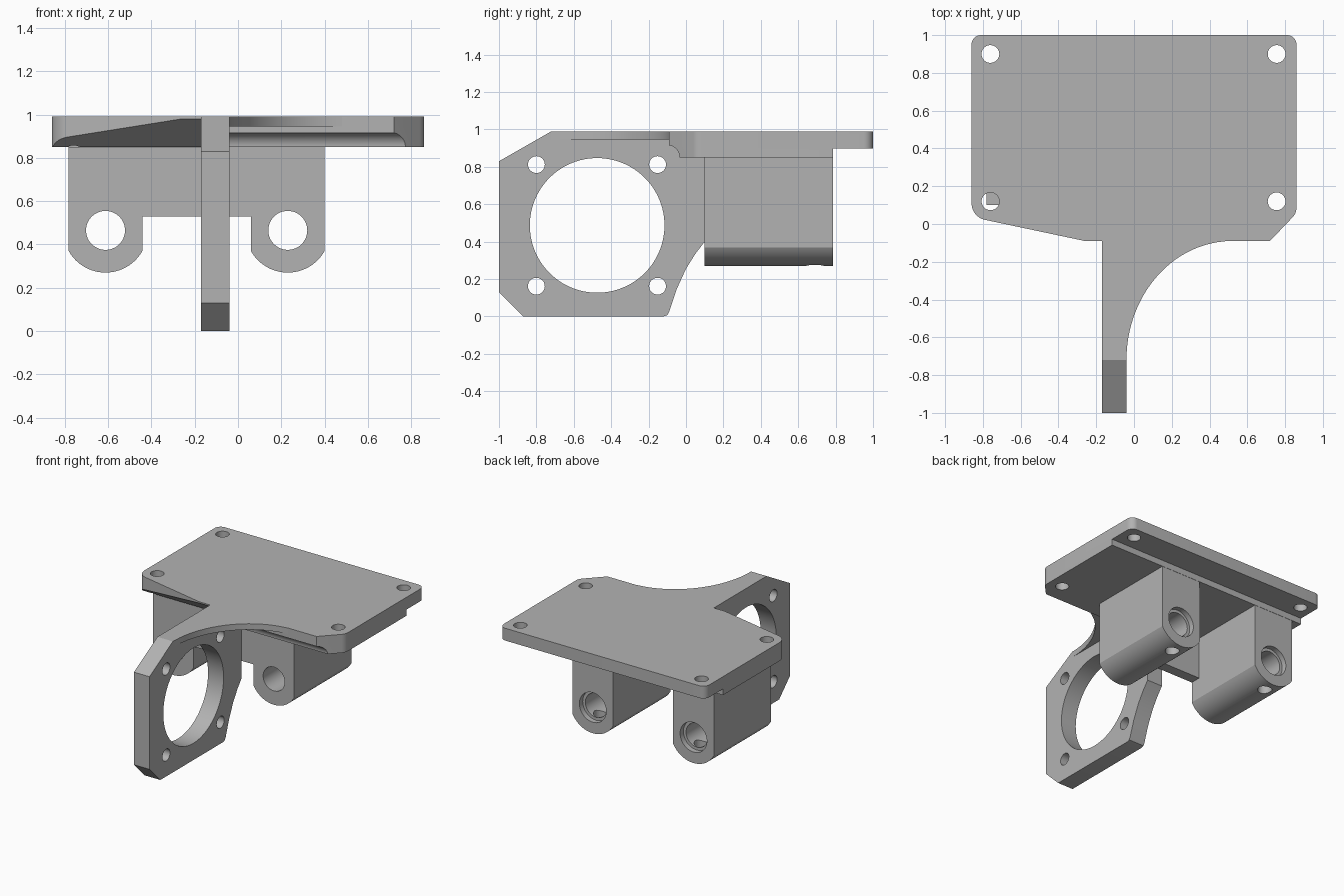
import bpy, bmesh
from math import sin, cos, radians, pi

if "Cube" in bpy.data.objects:
    bpy.data.objects.remove(bpy.data.objects["Cube"], do_unlink=True)

grey = bpy.data.materials.new("plain grey")
grey.use_nodes = True
tone = (0.45, 0.45, 0.45, 1)
grey.diffuse_color = tone
for node in grey.node_tree.nodes:
    if node.type == 'BSDF_PRINCIPLED':
        node.inputs["Base Color"].default_value = tone


def prism(name, pts, axis, lo, hi):
    """Extrude a 2D profile along an axis from lo to hi."""
    place = {'x': lambda a, b: (lo, a, b),
             'y': lambda a, b: (a, lo, b),
             'z': lambda a, b: (a, b, lo)}[axis]
    bm = bmesh.new()
    face = bm.faces.new([bm.verts.new(place(a, b)) for a, b in pts])
    new = bmesh.ops.extrude_face_region(bm, geom=[face])["geom"]
    step = [(hi - lo) * (axis == k) for k in "xyz"]
    bmesh.ops.translate(bm, vec=step, verts=[v for v in new if isinstance(v, bmesh.types.BMVert)])
    bmesh.ops.recalc_face_normals(bm, faces=bm.faces)
    mesh = bpy.data.meshes.new(name)
    bm.to_mesh(mesh)
    bm.free()
    mesh.materials.append(grey)
    ob = bpy.data.objects.new(name, mesh)
    bpy.context.collection.objects.link(ob)
    return ob


def arc(cx, cy, rx, ry, start, end, n=12):
    """Points on an elliptical arc, angles in degrees."""
    angles = [radians(start + (end - start) * i / n) for i in range(n + 1)]
    return [(cx + rx * cos(t), cy + ry * sin(t)) for t in angles]


def circle(cx, cy, r, n=48):
    return [(cx + r * cos(2 * pi * i / n), cy + r * sin(2 * pi * i / n)) for i in range(n)]


def box(a0, a1, b0, b1):
    return [(a0, b0), (a1, b0), (a1, b1), (a0, b1)]


def cut(ob, cutters):
    """Subtract the cutters, bake the result and remove them."""
    for c in cutters:
        c.hide_render = True
        mod = ob.modifiers.new("cut", 'BOOLEAN')
        mod.operation, mod.solver, mod.object = 'DIFFERENCE', 'EXACT', c
    graph = bpy.context.evaluated_depsgraph_get()
    mesh = bpy.data.meshes.new_from_object(ob.evaluated_get(graph))
    ob.modifiers.clear()
    ob.data = mesh
    for c in cutters:
        bpy.data.objects.remove(c, do_unlink=True)


parts = []

# Top plate, with cove and bevel under its front edge and a thinner back strip
outline = (arc(0.81, 0.95, 0.05, 0.05, 0, 90, 8) + arc(-0.81, 0.95, 0.05, 0.05, 90, 180, 8)
           + arc(-0.77, 0.11, 0.09, 0.09, 180, 258, 8)
           + [(-0.26, -0.09), (0.72, -0.09)] + arc(0.79, 0.085, 0.07, 0.07, -43, 0, 6))
plate = prism("top_plate", outline, 'z', 0.85, 0.99)
cutters = [prism("screw_cut", circle(x, y, 0.047, 32), 'z', 0.7, 1.1)
           for x in (-0.76, 0.755) for y in (0.12, 0.9)]
cutters += [
    prism("back_step_cut", box(0.787, 1.2, 0.7, 0.897), 'x', -1, 1),
    prism("cove_cut", circle(-0.1, 0.85, 0.066), 'x', -0.04, 1),
    prism("bevel_cut", [(-0.2, 1.0625), (0.15, 0.8), (-0.2, 0.8)], 'x', -1, -0.17)]
cut(plate, cutters)
parts.append(plate)

# Thin curved gusset joining the plate to the bracket
gusset = [(0.48, -0.09), (-0.04, -0.09)] + arc(0.52, -0.72, 0.56, 0.63, 180, 94, 24)
parts.append(prism("curved_gusset", gusset, 'z', 0.945, 0.99))

# Upright bracket with a large round opening and four screw holes
profile = ([(-1, 0.13), (-1, 0.83), (-0.72, 0.99), (-0.09, 0.99), (-0.09, 0.85), (0.1, 0.85)]
           + [(0.1, 0.40), (0.05, 0.335), (0, 0.255), (-0.05, 0.145), (-0.09, 0.025),
              (-0.1, 0.007), (-0.12, 0), (-0.87, 0)])
bracket = prism("upright_bracket", profile, 'x', -0.17, -0.04)
cutters = [prism("opening_cut", circle(-0.475, 0.487, 0.36, 96), 'x', -0.4, 0.2)]
cutters += [prism("bolt_cut", circle(y, z, 0.045, 32), 'x', -0.4, 0.2)
            for y in (-0.8, -0.152) for z in (0.162, 0.812)]
cut(bracket, cutters)
parts.append(bracket)

# Two round-bottomed rod holders, each bored through with a set-screw hole below
for side, cx in (("right", -0.612), ("left", 0.23)):
    shape = [(cx + 0.17, 0.85), (cx - 0.17, 0.85)] + arc(cx, 0.465, 0.195, 0.195, 209.3, 330.7, 24)
    holder = prism(side + "_rod_holder", shape, 'y', 0.1, 0.785)
    cut(holder, [prism("bore_cut", circle(cx, 0.465, 0.09), 'y', 0, 0.9),
                 prism("counterbore_cut", circle(cx, 0.465, 0.112), 'y', 0.745, 0.9),
                 prism("set_screw_cut", circle(cx, 0.69, 0.05, 32), 'z', 0.2, 0.45)])
    parts.append(holder)

# Wall between the holders
parts.append(prism("cross_wall", box(-0.442, 0.06, 0.53, 0.85), 'y', 0.1, 0.18))

# Smooth the round surfaces, keep the edges sharp
bpy.ops.object.select_all(action='DESELECT')
for ob in parts:
    ob.select_set(True)
bpy.context.view_layer.objects.active = plate
bpy.ops.object.shade_smooth_by_angle(angle=radians(25))
